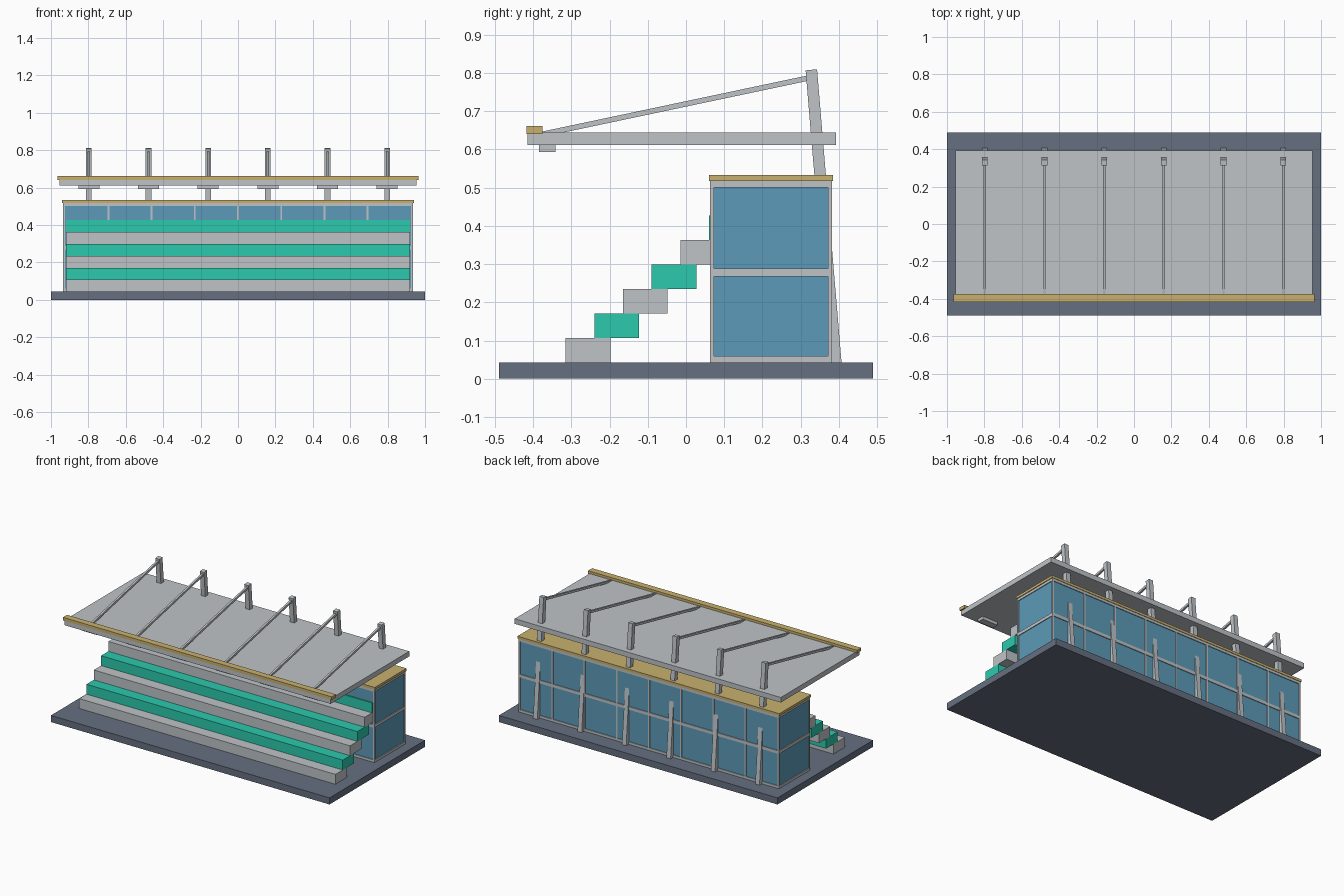
import bpy
import math
from mathutils import Vector

cube = bpy.data.objects.get("Cube")
if cube:
    bpy.data.objects.remove(cube, do_unlink=True)


def material(name, rgb):
    mat = bpy.data.materials.new(name)
    mat.use_nodes = True
    colour = (*rgb, 1)
    mat.diffuse_color = colour
    mat.node_tree.nodes["Principled BSDF"].inputs["Base Color"].default_value = colour
    return mat


GREY = material("light grey", (0.52, 0.55, 0.57))
SLATE = material("slate", (0.133, 0.162, 0.216))
GREEN = material("sea green", (0.025, 0.584, 0.423))
GOLD = material("gold", (0.577, 0.434, 0.156))
GLASS = material("blue glass", (0.107, 0.323, 0.479))


def prism(name, mat, profile, x0, x1):
    """Extrude a (y, z) outline along x."""
    n = len(profile)
    verts = [(x, y, z) for x in (x0, x1) for y, z in profile]
    faces = [tuple(range(n))[::-1], tuple(range(n, 2 * n))]
    faces += [(i, (i + 1) % n, n + (i + 1) % n, n + i) for i in range(n)]
    mesh = bpy.data.meshes.new(name)
    mesh.from_pydata(verts, [], faces)
    mesh.materials.append(mat)
    obj = bpy.data.objects.new(name, mesh)
    bpy.context.collection.objects.link(obj)
    return obj


def box(name, mat, x, y, z):
    outline = [(y[0], z[0]), (y[1], z[0]), (y[1], z[1]), (y[0], z[1])]
    return prism(name, mat, outline, *x)


def beam(name, mat, x, width, start, end, depth):
    """Square-ended bar in the yz plane."""
    a, b = Vector(start), Vector(end)
    d = (b - a).normalized()
    side = Vector((d.y, -d.x)) * depth / 2
    outline = [a + side, b + side, b - side, a - side]
    return prism(name, mat, [tuple(p) for p in outline], x - width / 2, x + width / 2)


# Ground slab
GROUND = 0.043
box("ground_slab", SLATE, (-1, 1), (-0.49, 0.49), (0, GROUND))

# Seating tiers in alternating colours
RISE = 0.064
for i in range(6):
    y, z = -0.315 + 0.075 * i, GROUND + RISE * i
    box(f"seating_tier_{i + 1}", GREEN if i % 2 else GREY,
        (-0.92, 0.92), (y, y + 0.117), (z, z + RISE))

# Glazed building: glass core with a proud frame
HALF, FRONT, BACK, TOP = 0.935, 0.063, 0.382, 0.517
INSET, POST = 0.005, 0.01
box("glass_walls", GLASS, (-HALF + INSET, HALF - INSET),
    (FRONT + INSET, BACK - INSET), (GROUND, TOP - 0.005))
for name, z0, z1 in (("bottom_rail", GROUND, 0.059), ("middle_rail", 0.268, 0.288),
                     ("top_rail", 0.501, TOP)):
    box(name, GREY, (-HALF, HALF), (FRONT, BACK), (z0, z1))
for sx, side in ((1, "left"), (-1, "right")):
    x = sorted((sx * HALF, sx * (HALF - POST)))
    box(f"front_{side}_post", GREY, x, (FRONT, FRONT + POST), (GROUND, TOP))
    box(f"back_{side}_post", GREY, x, (BACK - POST, BACK), (GROUND, TOP))
for i in range(-3, 4):
    x = i * 0.231
    box(f"mullion_{i + 4}", GREY, (x - 0.005, x + 0.005), (FRONT, BACK), (GROUND, TOP))
box("building_roof", GOLD, (-0.94, 0.94), (0.06, 0.385), (TOP, 0.533))

# Canopy with a gold front edge
box("canopy", GREY, (-0.955, 0.955), (-0.415, 0.392), (0.612, 0.645))
box("canopy_edge", GOLD, (-0.965, 0.965), (-0.417, -0.375), (0.641, 0.661))

# Leaning columns, tie rods and lamps under the canopy
for i in range(6):
    x = (i - 2.5) * 0.319
    prism(f"column_{i + 1}", GREY,
          [(0.377, GROUND), (0.407, GROUND), (0.343, 0.81), (0.313, 0.807)],
          x - 0.015, x + 0.015)
    beam(f"tie_rod_{i + 1}", GREY, x, 0.013, (-0.385, 0.638), (0.325, 0.788), 0.014)
    box(f"lamp_{i + 1}", GREY, (x - 0.056, x + 0.056), (-0.385, -0.342), (0.593, 0.613))
